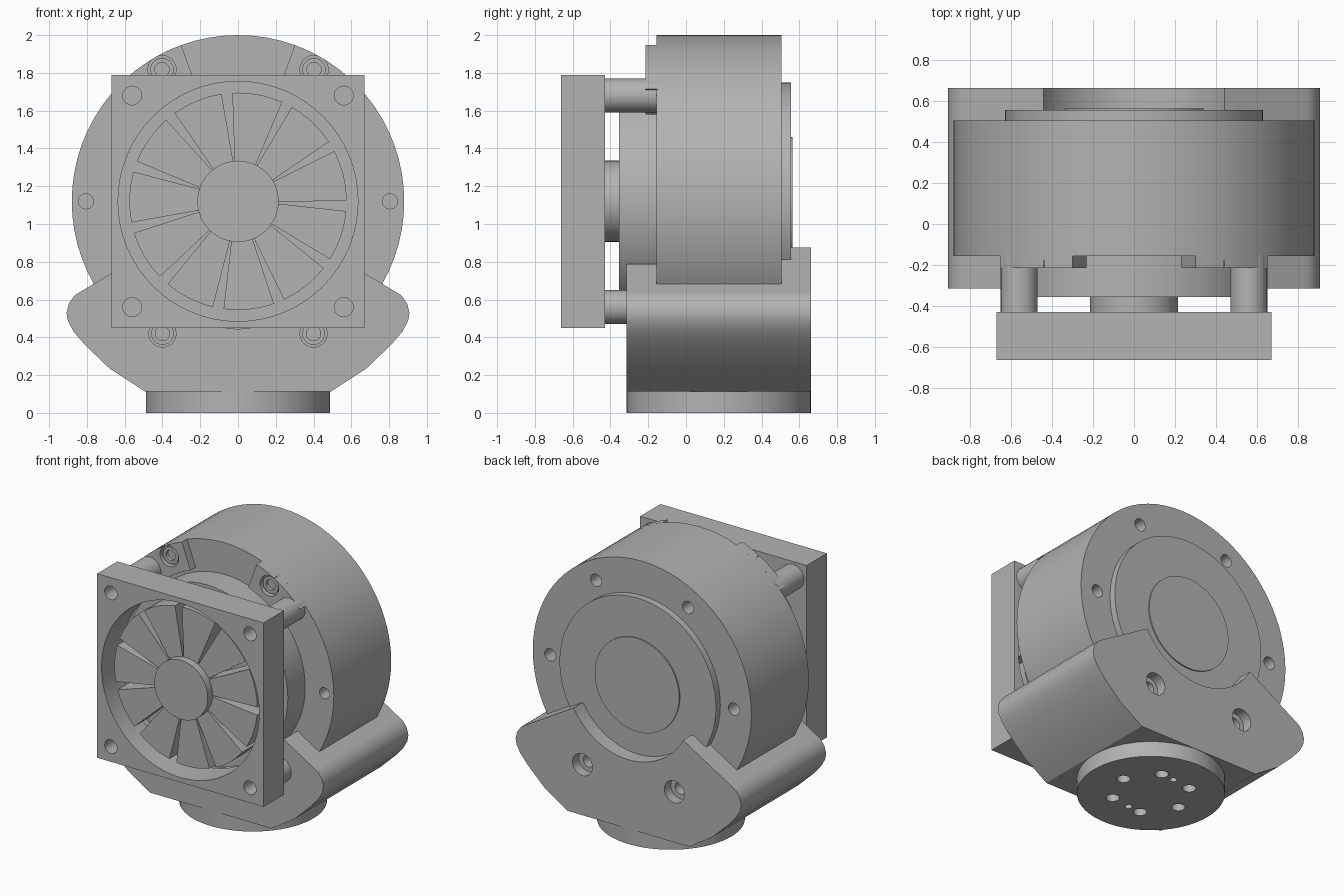
import bpy, bmesh, math
from mathutils import Vector, Matrix

cube = bpy.data.objects.get("Cube")
if cube:
    bpy.data.objects.remove(cube, do_unlink=True)

grey = bpy.data.materials.new("cast_grey")
grey.use_nodes = True
GREY = (0.45, 0.45, 0.45, 1)
grey.diffuse_color = GREY
grey.node_tree.nodes["Principled BSDF"].inputs["Base Color"].default_value = GREY

AXIS_Z = 1.12          # height of the drum axis
BASE_Y = 0.173         # centre of the round foot


def prism(name, outline, y0, y1):
    """Extrude an x/z outline along y."""
    bm = bmesh.new()
    face = bm.faces.new([bm.verts.new((x, y0, z)) for x, z in outline])
    new = bmesh.ops.extrude_face_region(bm, geom=[face])["geom"]
    moved = [v for v in new if isinstance(v, bmesh.types.BMVert)]
    bmesh.ops.translate(bm, verts=moved, vec=(0, y1 - y0, 0))
    bmesh.ops.recalc_face_normals(bm, faces=bm.faces)
    mesh = bpy.data.meshes.new(name)
    bm.to_mesh(mesh)
    bm.free()
    mesh.materials.append(grey)
    obj = bpy.data.objects.new(name, mesh)
    bpy.context.collection.objects.link(obj)
    return obj


def arc(r, a0, a1, n, x=0, z=AXIS_Z):
    angles = [math.radians(a0 + (a1 - a0) * i / n) for i in range(n + 1)]
    return [(x + r * math.cos(a), z + r * math.sin(a)) for a in angles]


def cyl(name, r, y0, y1, x=0, z=AXIS_Z, n=64):
    return prism(name, arc(r, 0, 360, n, x, z)[:-1], y0, y1)


def upright(name, r, z0, z1, x, y, n=64):
    """Cylinder standing along z."""
    obj = cyl(name, r, -z1, -z0, x, y, n)
    obj.data.transform(Matrix(((1, 0, 0, 0), (0, 0, 1, 0), (0, -1, 0, 0), (0, 0, 0, 1))))
    return obj


def cut(obj, cutters):
    """Subtract cutters one after another, then remove them."""
    for c in cutters:
        mod = obj.modifiers.new("cut", "BOOLEAN")
        mod.operation = "DIFFERENCE"
        mod.solver = "EXACT"
        mod.object = c
    bpy.context.view_layer.update()
    done = bpy.data.meshes.new_from_object(
        obj.evaluated_get(bpy.context.evaluated_depsgraph_get()))
    obj.modifiers.clear()
    obj.data = done
    for c in cutters:
        bpy.data.objects.remove(c, do_unlink=True)


def on_circle(r, degrees):
    a = math.radians(degrees)
    return r * math.cos(a), AXIS_Z + r * math.sin(a)


# Main drum with bolt holes front and back
drum = cyl("drum", 0.88, -0.155, 0.505, n=72)
holes = [cyl("cutter", 0.045, 0.38, 0.6, *on_circle(0.74, a), n=20) for a in (0, 60, 120, 180)]
holes += [cyl("cutter", 0.04, -0.3, -0.05, *on_circle(0.805, a), n=20) for a in (0, 180)]
cut(drum, holes)

# Front collar, rear flange and rear cap
cyl("front_collar", 0.65, -0.355, -0.15)
cyl("rear_flange", 0.63, 0.5, 0.555)
cyl("rear_cap", 0.34, 0.55, 0.564)

# Raised screw pads at the top, with a washer ring and socket
for side, a0, a1 in (("left", 42.4, 70), ("right", 110, 137.6)):
    pad = prism(side + "_screw_pad", arc(0.88, a0, a1, 8) + arc(0.68, a1, a0, 8), -0.215, -0.15)
    x, z = on_circle(0.805, 60 if side == "left" else 120)
    cut(pad, [cyl("cutter", 0.075, -0.3, -0.175, x, z, 24)])
    washer = cyl(side + "_screw", 0.062, -0.2, -0.16, x, z, 24)
    cut(washer, [cyl("cutter", 0.038, -0.3, -0.175, x, z, 20)])

# Cradle bracket: three slabs, each hollowed by its own radius
SIDE = [(0.49, 0.112), (0.68, 0.235), (0.81, 0.36), (0.87, 0.43), (0.9, 0.485),
        (0.908, 0.53), (0.895, 0.58), (0.865, 0.622), (0.84, 0.638)]


def cradle(name, r, y0, y1):
    # point where the sloping arm top meets the hollow
    start, slope = Vector((0.84, 0.638 - AXIS_Z)), Vector((-0.4, 0.237)).normalized()
    b = start.dot(slope)
    t = -b - math.sqrt(b * b - start.length_squared + r * r)
    tip = start + slope * t
    a = math.degrees(math.atan2(tip.y, tip.x))
    hollow = arc(r, a, -180 - a, 40)
    return prism(name, SIDE + hollow + [(-x, z) for x, z in reversed(SIDE)], y0, y1)


front_cradle = cradle("cradle_front", 0.675, -0.315, -0.155)
cradle("cradle_middle", 0.878, -0.155, 0.505)
rear_cradle = cradle("cradle_rear", 0.505, 0.505, 0.663)
for s in (-1, 1):
    cut(front_cradle, [cyl("cutter", 0.072, -0.4, -0.25, 0.4 * s, 0.42, 24)])
    cut(rear_cradle, [cyl("cutter", 0.08, 0.59, 0.7, 0.37 * s, 0.48, 24),
                      cyl("cutter", 0.045, 0.52, 0.65, 0.37 * s, 0.48, 20)])
    screw = cyl("cradle_screw", 0.06, -0.29, -0.2, 0.4 * s, 0.42, 24)
    cut(screw, [cyl("cutter", 0.038, -0.35, -0.25, 0.4 * s, 0.42, 20)])

# Round foot with its mounting holes
foot = upright("foot", 0.488, 0, 0.115, 0, BASE_Y)
foot_holes = []
for i in range(6):
    a = math.radians(6 + 60 * i)
    foot_holes.append(upright("cutter", 0.045, -0.1, 0.08,
                              0.26 * math.cos(a), BASE_Y + 0.26 * math.sin(a), 20))
for s in (-1, 1):
    foot_holes.append(upright("cutter", 0.025, -0.1, 0.06, 0, BASE_Y + 0.23 * s, 16))
cut(foot, foot_holes)

# Square fan frame with round opening and corner holes, on four posts
H = 0.67
frame = prism("fan_frame", [(x * H, AXIS_Z + z * H) for x, z in ((-1, -1), (1, -1), (1, 1), (-1, 1))],
              -0.663, -0.43)
openings = [cyl("cutter", 0.635, -0.8, -0.3)]
for sx in (-1, 1):
    for sz in (-1, 1):
        x, z = 0.56 * sx, AXIS_Z + 0.56 * sz
        openings.append(cyl("cutter", 0.05, -0.8, -0.46, x, z, 20))
        cyl("post", 0.09, -0.432, -0.15 if sz > 0 else -0.31, x, z, 32)
cut(frame, openings)

# Fan hub and eleven wedge blades
cyl("fan_hub", 0.215, -0.655, -0.35, n=48)
for i in range(11):
    a = 93 - i * 360 / 11
    prism("fan_blade", arc(0.575, a - 27, a, 8) + arc(0.2, a + 2, a - 29, 4), -0.6, -0.45)

# Smooth round walls, keep edges sharp
bpy.ops.object.select_all(action="DESELECT")
for o in bpy.context.scene.objects:
    if o.type == "MESH" and grey.name in o.data.materials:
        o.select_set(True)
        bpy.context.view_layer.objects.active = o
bpy.ops.object.shade_smooth_by_angle(angle=math.radians(30))
